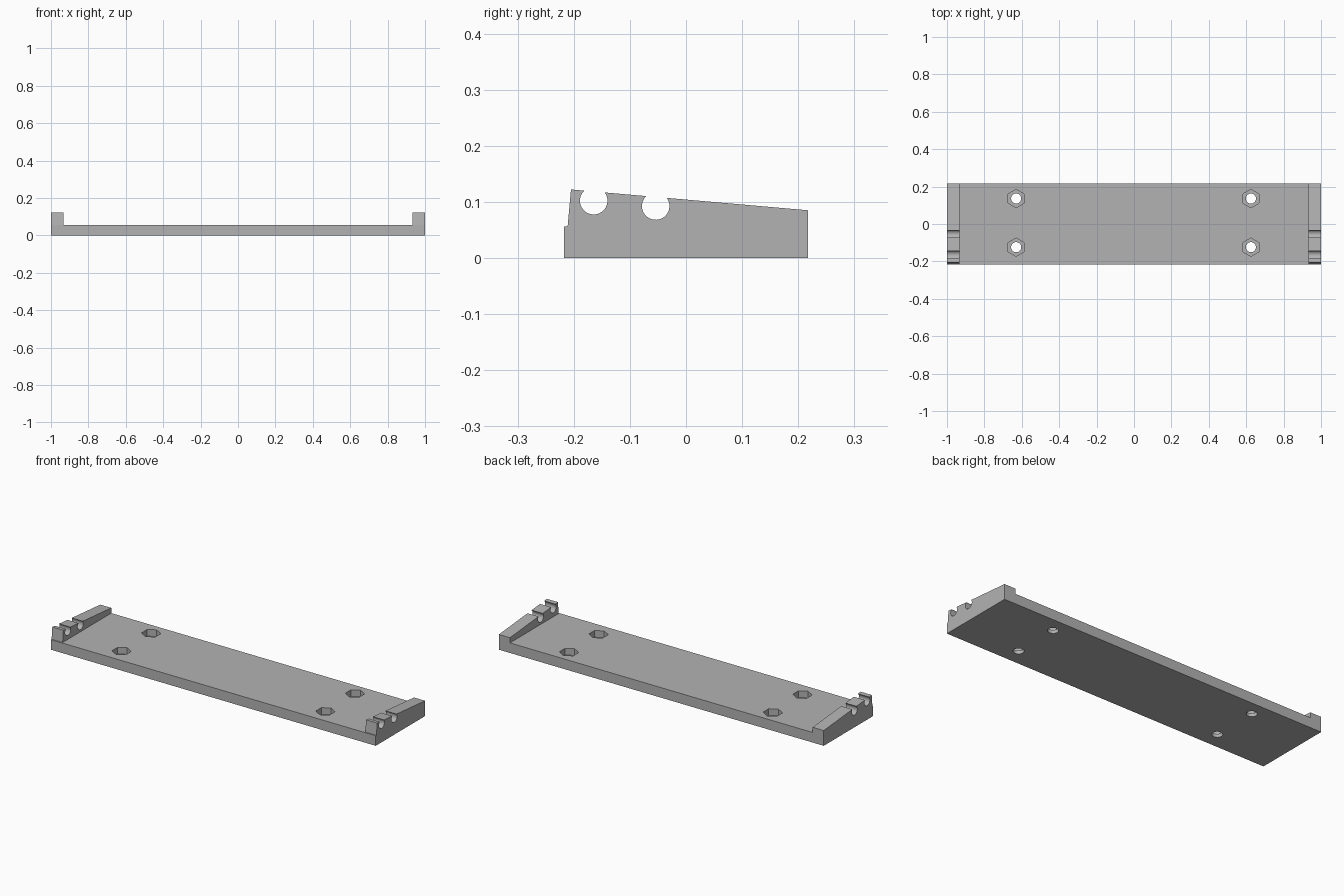
import bpy, bmesh, math

if "Cube" in bpy.data.objects:
    bpy.data.objects.remove(bpy.data.objects["Cube"])

HALF_LEN, HALF_DEPTH = 1.0, 0.217
PLATE_TOP, RAIL_IN = 0.056, 0.932
FRONT_TOP, BACK_TOP = (-0.205, 0.122), (HALF_DEPTH, 0.085)
TILT = math.atan2(BACK_TOP[1] - FRONT_TOP[1], BACK_TOP[0] - FRONT_TOP[0])

grey = bpy.data.materials.new("grey plastic")
grey.diffuse_color = (0.45, 0.45, 0.45, 1)
grey.use_nodes = True
grey.node_tree.nodes["Principled BSDF"].inputs["Base Color"].default_value = grey.diffuse_color


def prism(name, points, offset, vec):
    """Extrude a closed outline, given as 3D points, along vec."""
    bm = bmesh.new()
    face = bm.faces.new([bm.verts.new([a + b for a, b in zip(p, offset)]) for p in points])
    out = bmesh.ops.extrude_face_region(bm, geom=[face])["geom"]
    bmesh.ops.translate(bm, vec=vec, verts=[v for v in out if isinstance(v, bmesh.types.BMVert)])
    bmesh.ops.recalc_face_normals(bm, faces=bm.faces)
    mesh = bpy.data.meshes.new(name)
    bm.to_mesh(mesh)
    bm.free()
    mesh.materials.append(grey)
    obj = bpy.data.objects.new(name, mesh)
    bpy.context.collection.objects.link(obj)
    return obj


def polygon(radius, sides):
    """Regular outline with a corner pointing along y."""
    return [(radius * math.sin(2 * math.pi * i / sides),
             radius * math.cos(2 * math.pi * i / sides), 0) for i in range(sides)]


def cut(target, cutter):
    cutter.hide_render = True
    mod = target.modifiers.new("cut", 'BOOLEAN')
    mod.operation, mod.solver, mod.object = 'DIFFERENCE', 'EXACT', cutter
    bpy.context.view_layer.objects.active = target
    bpy.ops.object.modifier_apply(modifier=mod.name)
    bpy.data.objects.remove(cutter)


def slope_z(y):
    return FRONT_TOP[1] + (y - FRONT_TOP[0]) * math.tan(TILT)


def rod_slot(cy, cz, r=0.0245, half_open=0.0185, steps=28):
    """Round notch opening through the sloped top, front to back."""
    a0 = math.pi - math.acos(half_open / r)
    sweep = 2 * math.pi - (2 * a0 - math.pi)
    arc = [(cy + r * math.cos(a0 + TILT + sweep * i / steps),
            cz + r * math.sin(a0 + TILT + sweep * i / steps)) for i in range(steps + 1)]
    lip = [(p[0], slope_z(p[0])) for p in (arc[0], arc[-1])]
    return [lip[0]] + arc + [lip[1]]


# Side outline of the whole body, including the rod notches
side = [(-HALF_DEPTH, 0), (-HALF_DEPTH, PLATE_TOP), (-0.211, PLATE_TOP), FRONT_TOP]
side += rod_slot(-0.1645, 0.102) + rod_slot(-0.054, 0.0925)
side += [BACK_TOP, (HALF_DEPTH, 0)]
body = prism("mounting_plate", [(0, y, z) for y, z in side],
             (-HALF_LEN, 0, 0), (2 * HALF_LEN, 0, 0))

# Clear the middle so that only the end rails stand up
middle = [(-RAIL_IN, -0.4, 0), (RAIL_IN, -0.4, 0), (RAIL_IN, 0.4, 0), (-RAIL_IN, 0.4, 0)]
cut(body, prism("middle_cutter", middle, (0, 0, PLATE_TOP), (0, 0, 0.2)))

# Bolt holes with hexagonal nut pockets
for x in (-0.63, 0.625):
    for y in (-0.124, 0.136):
        cut(body, prism("nut_cutter", polygon(0.049, 6), (x, y, 0.019), (0, 0, 0.1)))
        cut(body, prism("bolt_cutter", polygon(0.027, 32), (x, y, -0.05), (0, 0, 0.1)))

body.select_set(True)
bpy.context.view_layer.objects.active = body
bpy.ops.object.shade_smooth_by_angle(angle=math.radians(25))
